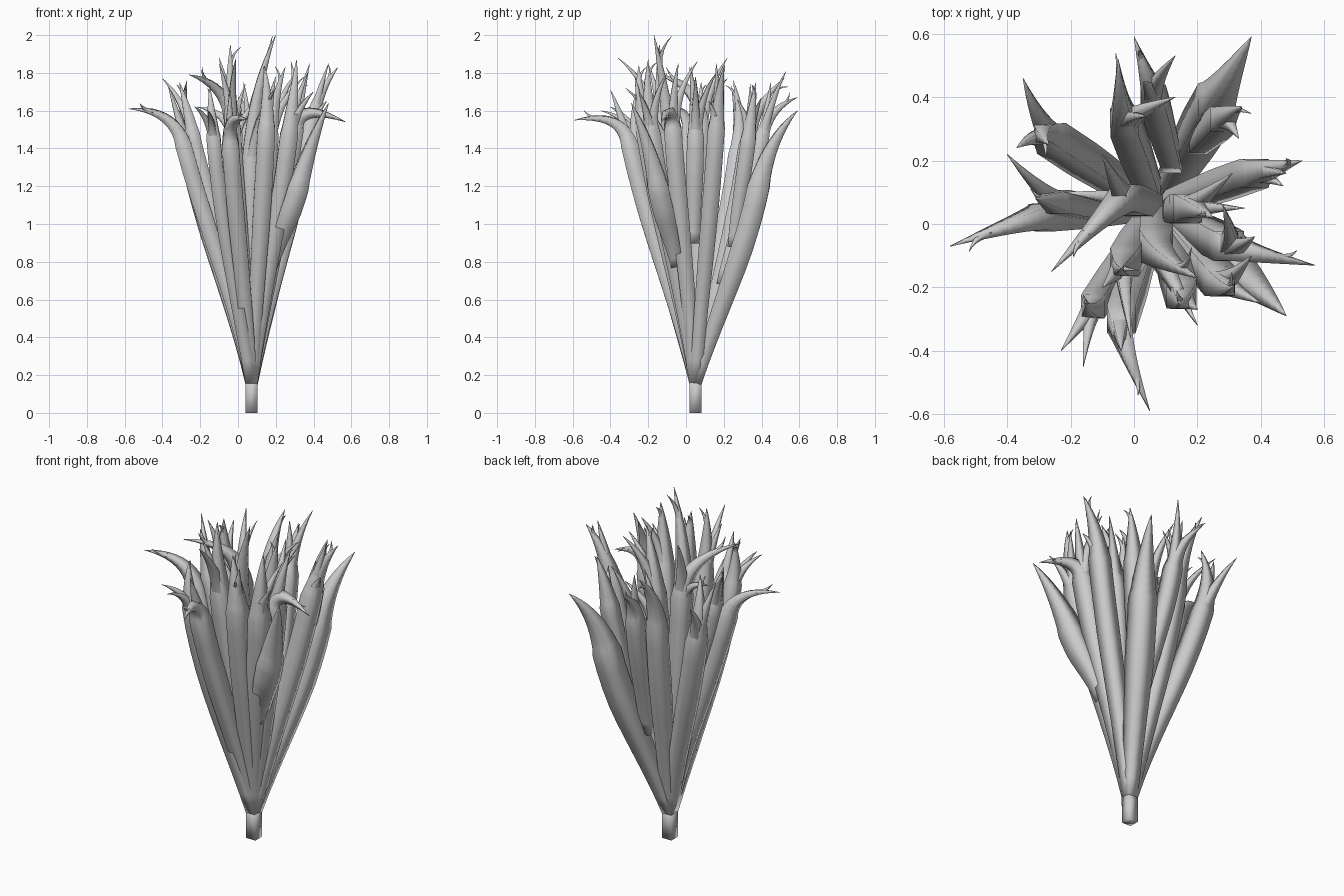
import bpy
import bmesh
import random
from mathutils import Vector

random.seed(4)
cube = bpy.data.objects.get("Cube")
if cube:
    bpy.data.objects.remove(cube, do_unlink=True)

# Single stone-grey material
grey = bpy.data.materials.new("stone grey")
grey.use_nodes = True
colour = (0.6, 0.6, 0.6, 1)
grey.diffuse_color = colour
grey.node_tree.nodes["Principled BSDF"].inputs["Base Color"].default_value = colour

UP = Vector((0, 0, 1))
ROOT = Vector((0.072, 0.05, 0.17))


def bezier(points, t):
    """Point on a Bezier curve of any degree."""
    points = list(points)
    while len(points) > 1:
        points = [a.lerp(b, t) for a, b in zip(points, points[1:])]
    return points[0]


def sweep(bm, path, radii):
    """Square tube along a path; each radius is half the side length."""
    side = Vector((1, 0, 0))
    rings = []
    last = len(path) - 1
    for i, (point, radius) in enumerate(zip(path, radii)):
        along = (path[min(i + 1, last)] - path[max(i - 1, 0)]).normalized()
        side = (side - along * side.dot(along)).normalized()
        other = along.cross(side)
        corners = (side + other, other - side, -side - other, side - other)
        rings.append([bm.verts.new(point + c * radius) for c in corners])
    for low, high in zip(rings, rings[1:]):
        for k in range(4):
            n = (k + 1) % 4
            bm.faces.new((low[k], low[n], high[n], high[k]))
    bm.faces.new(reversed(rings[0]))
    bm.faces.new(rings[-1])


def finish(bm, name):
    mesh = bpy.data.meshes.new(name)
    bm.to_mesh(mesh)
    bm.free()
    mesh.materials.append(grey)
    mesh.polygons.foreach_set("use_smooth", [True] * len(mesh.polygons))
    bpy.context.collection.objects.link(bpy.data.objects.new(name, mesh))


def horn_path(start, direction, tip, radius, steps=10):
    """Curved path that leaves along a direction and tapers to a point."""
    reach = (tip - start).length
    controls = (start, start + direction * reach * 0.55, tip)
    ts = [i / steps for i in range(steps + 1)]
    path = [bezier(controls, t) for t in ts]
    radii = [max(radius * (1 - t) ** 0.85, 0.0008) for t in ts]
    return path, radii


def add_spur(bm, path, radii):
    """Small side thorn splitting off near the end of a horn."""
    i = len(path) * 2 // 3
    along = (path[i + 1] - path[i]).normalized()
    sideways = along.cross(Vector([random.uniform(-1, 1) for _ in range(3)])).normalized()
    length = (path[-1] - path[0]).length * 0.28
    tip = path[i] + (along + sideways * 0.5).normalized() * length
    sweep(bm, *horn_path(path[i], along, tip, radii[i] * 0.8, 5))


def branch(name, head, tips, width=0.047, bow=0.0, start=ROOT, spur=True):
    """Stem from its start to a head, running on into its first horn."""
    bm = bmesh.new()
    head, start = Vector(head), Vector(start)
    spread = Vector((head.x - start.x, head.y - start.y, 0))
    rise = UP * (head.z - start.z)
    controls = (start - UP * 0.02,
                start + spread * (0.26 + bow) + rise * 0.33,
                start + spread * (0.74 + bow) + rise * 0.66,
                head)
    ts = [i / 10 for i in range(11)]
    stem = [bezier(controls, t) for t in ts]
    widths = [0.03 + (width - 0.03) * min(1, t * 1.5) for t in ts]
    direction = (head - stem[-2]).normalized()
    for i, tip in enumerate(tips):
        if i == 0:
            path, radii = horn_path(head, direction, Vector(tip), width * 0.95)
            sweep(bm, stem + path[1:], widths + radii[1:])
            if spur:
                add_spur(bm, path, radii)
        else:
            # Side horns leave the head leaning towards their tips
            base = stem[-2].lerp(head, 0.8)
            lean = (direction + (Vector(tip) - base).normalized() * 0.4).normalized()
            sweep(bm, *horn_path(base, lean, Vector(tip), width * 0.72))
    finish(bm, name)


# Trunk
trunk = bmesh.new()
sweep(trunk, [ROOT - UP * ROOT.z, ROOT - UP * 0.08, ROOT + UP * 0.02], [0.031, 0.031, 0.033])
finish(trunk, "trunk")

# Back branches
branch("back_left_leaf_branch", (0.26, 0.385, 1.2),
       [(0.37, 0.59, 1.6)], 0.058, 0.05, spur=False)
branch("back_left_offshoot", (0.28, 0.33, 1.45),
       [(0.34, 0.37, 1.75), (0.33, 0.27, 1.66)], 0.04, 0, (0.2, 0.25, 0.9))
branch("back_middle_branch", (0.06, 0.4, 1.45),
       [(0, 0.59, 1.67), (0.13, 0.53, 1.81), (0.03, 0.45, 1.75)], 0.04, 0.05, (0.12, 0.19, 0.7))
branch("back_inner_branch", (-0.03, 0.32, 1.4),
       [(-0.05, 0.52, 1.77), (0.04, 0.34, 1.74), (0.13, 0.4, 1.67)], 0.045, 0.05)
branch("back_right_side_branch", (-0.26, 0.27, 1.36),
       [(-0.27, 0.25, 1.76), (-0.35, 0.46, 1.65), (-0.37, 0.24, 1.73)])

# Right side and centre branches
branch("right_branch", (-0.29, 0.02, 1.42),
       [(-0.58, -0.07, 1.61)], 0.043, -0.05)
branch("right_offshoot", (-0.24, 0.07, 1.48),
       [(-0.31, 0.08, 1.75), (-0.4, 0.22, 1.77)], 0.037, 0, (-0.1, 0.04, 0.95))
branch("centre_right_branch", (-0.03, 0.08, 1.5),
       [(-0.26, -0.15, 1.79), (-0.22, 0.1, 1.62), (-0.1, 0.22, 1.88)], 0.045)
branch("centre_left_branch", (0.17, 0.05, 1.45),
       [(0.25, 0.02, 1.83), (0.31, 0.16, 1.8), (0.35, 0.05, 1.78)],
       0.045, 0, (0.12, 0.04, 0.92))

# Front branches
branch("front_branch", (-0.04, -0.3, 1.42),
       [(0.05, -0.59, 1.55), (-0.04, -0.4, 1.71)], 0.045)
branch("front_right_branch", (-0.13, -0.26, 1.46),
       [(-0.15, -0.25, 1.73), (-0.23, -0.4, 1.62), (-0.16, -0.45, 1.6)], 0.037, 0.1)
branch("front_inner_branch", (-0.03, -0.12, 1.5),
       [(-0.04, -0.14, 1.95), (-0.01, -0.36, 1.88), (-0.1, -0.2, 1.85)], 0.045)
branch("front_curved_branch", (0.07, -0.07, 1.3),
       [(0.2, -0.17, 2), (0.2, -0.32, 1.72)], 0.052)
branch("front_middle_branch", (0.15, -0.22, 1.5),
       [(0.14, -0.25, 1.84), (0.2, -0.27, 1.78)])

# Left side branches
branch("front_left_leaf_branch", (0.32, -0.15, 1.2),
       [(0.48, -0.29, 1.64)], 0.055, 0, (0.18, -0.05, 0.8), False)
branch("front_left_branch", (0.27, -0.18, 1.47),
       [(0.31, -0.2, 1.87), (0.4, -0.25, 1.7), (0.37, -0.1, 1.8)])
branch("left_front_branch", (0.3, -0.07, 1.5),
       [(0.57, -0.13, 1.54), (0.38, -0.04, 1.85), (0.28, 0.06, 1.86)])
branch("left_branch", (0.38, 0.16, 1.5),
       [(0.53, 0.2, 1.83), (0.48, 0.16, 1.85), (0.47, 0.12, 1.65)], 0.045)
